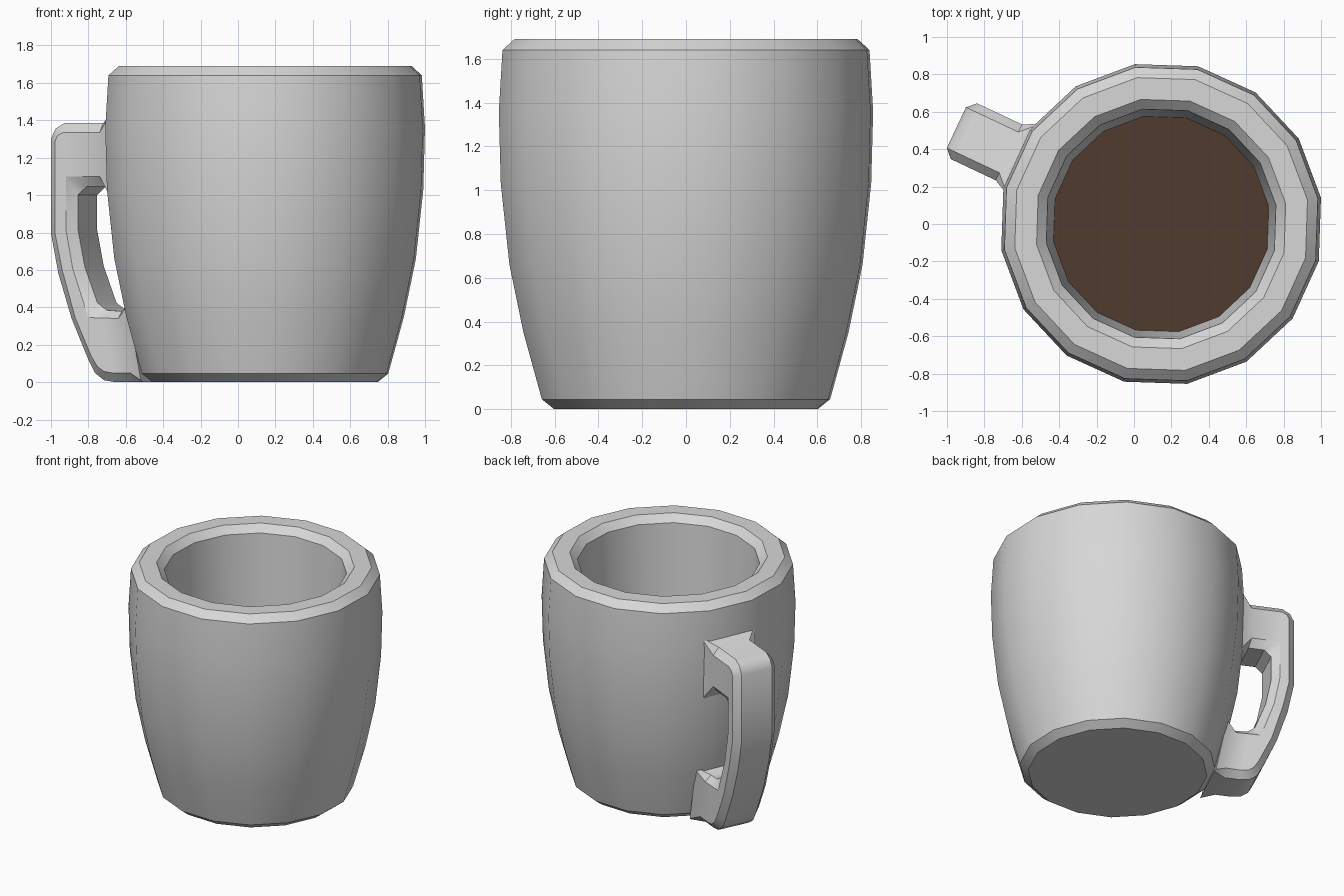
import bpy, bmesh, math
from mathutils import Matrix

if "Cube" in bpy.data.objects:
    bpy.data.objects.remove(bpy.data.objects["Cube"], do_unlink=True)

SIDES = 16
AXIS_X = 0.145                     # mug axis sits off-centre because of the handle
MUG_TURN = math.radians(9.3)
HANDLE_TURN = math.radians(154.8)


def material(name, rgb):
    m = bpy.data.materials.new(name)
    m.use_nodes = True
    m.diffuse_color = (*rgb, 1)
    bsdf = next(n for n in m.node_tree.nodes if n.type == 'BSDF_PRINCIPLED')
    bsdf.inputs["Base Color"].default_value = (*rgb, 1)
    return m


def make_object(name, bm, mat, turn):
    bmesh.ops.recalc_face_normals(bm, faces=bm.faces)
    bm.transform(Matrix.Translation((AXIS_X, 0, 0)) @ Matrix.Rotation(turn, 4, 'Z'))
    mesh = bpy.data.meshes.new(name)
    bm.to_mesh(mesh)
    bm.free()
    mesh.materials.append(mat)
    obj = bpy.data.objects.new(name, mesh)
    bpy.context.collection.objects.link(obj)
    bpy.ops.object.select_all(action='DESELECT')
    obj.select_set(True)
    bpy.context.view_layer.objects.active = obj
    bpy.ops.object.shade_smooth_by_angle(angle=math.radians(35))


def ring(bm, r, z):
    return [bm.verts.new((r * math.cos(a), r * math.sin(a), z))
            for a in (2 * math.pi * i / SIDES for i in range(SIDES))]


def skin(bm, loops):
    """Join successive closed loops with faces and cap both ends."""
    for a, b in zip(loops, loops[1:]):
        for i in range(len(a)):
            j = (i + 1) % len(a)
            bm.faces.new((a[i], a[j], b[j], b[i]))
    bm.faces.new(loops[0])
    bm.faces.new(loops[-1])


ceramic = material("grey ceramic", (0.68, 0.68, 0.68))
coffee = material("coffee brown", (0.08, 0.043, 0.028))

# Mug body: one lathed profile, outside up, over the rim, straight taper inside
profile = [(0.61, 0), (0.667, 0.045), (0.752, 0.35), (0.817, 0.66), (0.857, 1.03),
           (0.866, 1.36), (0.849, 1.64), (0.793, 1.69), (0.675, 1.69), (0.622, 1.64),
           (0.53, 0.15)]
bm = bmesh.new()
skin(bm, [ring(bm, r, z) for r, z in profile])
make_object("mug_body", bm, ceramic, MUG_TURN)

# Drink surface, just touching the inner wall
bm = bmesh.new()
bm.faces.new(ring(bm, 0.584, 1.02))
make_object("drink", bm, coffee, MUG_TURN)

# Handle: chamfered sections from the upper root round to the lower root.
# Each row: outer flat, outer side edge, inner side edge, inner flat
# as (distance from axis, height)
top_side, low_side = (1.10, 1.10), (0.967, 0.345)
sections = [
    [(0.83, 1.43), (0.83, 1.42), (0.825, 0.995), (0.825, 0.985)],
    [(0.90, 1.385), (0.90, 1.335), (0.90, 1.10), (0.89, 1.045)],
    [(1.13, 1.385), (1.115, 1.335), top_side, (1.0, 1.045)],
    [(1.182, 1.355), (1.15, 1.318), top_side, (1.0, 1.045)],
    [(1.21, 1.30), (1.165, 1.285), top_side, (1.05, 1.0)],
    [(1.21, 0.80), (1.165, 0.80), (1.10, 0.82), (1.05, 0.82)],
    [(1.165, 0.58), (1.12, 0.595), (1.06, 0.61), (1.01, 0.62)],
    [(1.087, 0.34), (1.045, 0.345), low_side, (0.935, 0.425)],
    [(0.988, 0.12), (0.95, 0.14), low_side, (0.88, 0.385)],
    [(0.95, 0.05), (0.915, 0.085), low_side, (0.88, 0.385)],
    [(0.895, 0.01), (0.875, 0.057), low_side, (0.88, 0.385)],
    [(0.83, 0.0), (0.83, 0.05), (0.88, 0.343), (0.84, 0.382)],
    [(0.72, 0.0), (0.72, 0.05), (0.79, 0.34), (0.79, 0.38)],
    [(0.63, 0.0), (0.64, 0.01), (0.72, 0.41), (0.72, 0.42)],
]
half_widths = (0.12, 0.165, 0.165, 0.12)
bm = bmesh.new()
loops = []
for k, section in enumerate(sections):
    # Roots flare out to a full rectangle where they enter the wall
    widths = (0.19, 0.2, 0.2, 0.19) if k in (0, len(sections) - 1) else half_widths
    side = [(u, w, z) for (u, z), w in zip(section, widths)]
    mirrored = [(u, -v, z) for u, v, z in reversed(side)]
    loops.append([bm.verts.new(p) for p in side + mirrored])
skin(bm, loops)
bmesh.ops.remove_doubles(bm, verts=bm.verts, dist=0.0005)
make_object("handle", bm, ceramic, HANDLE_TURN)
